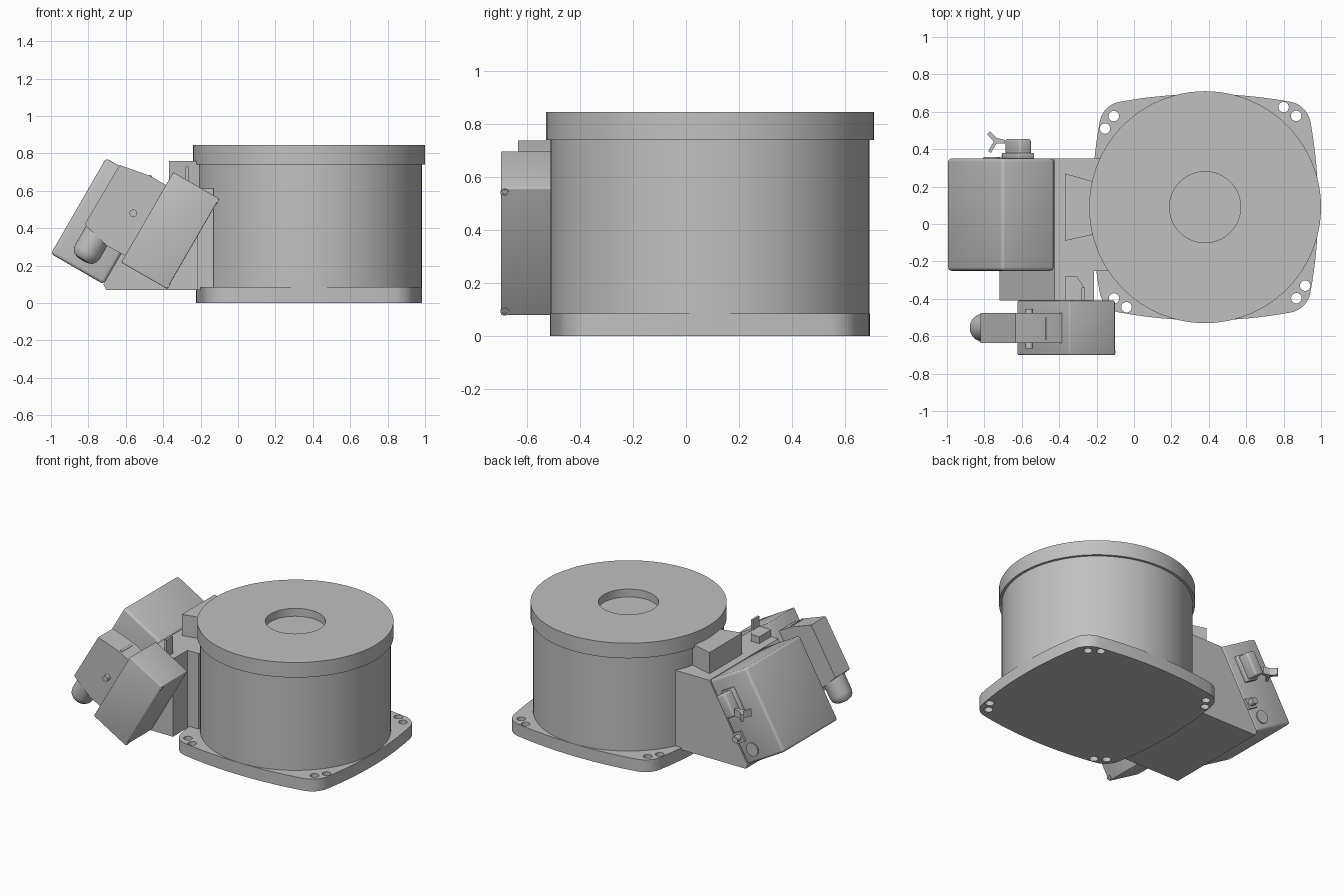
import bpy, bmesh, math
from math import sin, cos, pi, radians
from mathutils import Vector, Matrix

cube = bpy.data.objects.get("Cube")
if cube:
    bpy.data.objects.remove(cube, do_unlink=True)

grey = bpy.data.materials.new("machine grey")
grey.use_nodes = True
grey.diffuse_color = (0.53, 0.53, 0.53, 1)
grey.node_tree.nodes["Principled BSDF"].inputs["Base Color"].default_value = grey.diffuse_color

CX, CY = 0.38, 0.09                      # drum axis
TILT = Matrix.Rotation(radians(30), 4, "Y")


def finish(obj, bevel=0):
    obj.data.materials.clear()
    obj.data.materials.append(grey)
    for other in bpy.context.selected_objects:
        other.select_set(False)
    bpy.context.view_layer.objects.active = obj
    obj.select_set(True)
    if bevel:
        mod = obj.modifiers.new("rounded edges", "BEVEL")
        mod.width, mod.segments = bevel, 3
        bpy.ops.object.modifier_apply(modifier=mod.name)
    bpy.ops.object.shade_smooth_by_angle(angle=radians(30))
    return obj


def from_bmesh(name, bm, bevel=0):
    bmesh.ops.recalc_face_normals(bm, faces=bm.faces)
    mesh = bpy.data.meshes.new(name)
    bm.to_mesh(mesh)
    bm.free()
    obj = bpy.data.objects.new(name, mesh)
    bpy.context.collection.objects.link(obj)
    return finish(obj, bevel)


def box(name, center, size, tilted=False, bevel=0):
    bm = bmesh.new()
    rot = TILT if tilted else Matrix()
    mat = Matrix.Translation(center) @ rot @ Matrix.Diagonal((*size, 1))
    bmesh.ops.create_cube(bm, size=1, matrix=mat)
    return from_bmesh(name, bm, bevel)


def prism(name, points, direction, bevel=0):
    """Extrude a closed outline of 3D points along a direction."""
    bm = bmesh.new()
    face = bm.faces.new([bm.verts.new(p) for p in points])
    ext = bmesh.ops.extrude_face_region(bm, geom=[face])["geom"]
    bmesh.ops.translate(bm, vec=direction,
                        verts=[v for v in ext if isinstance(v, bmesh.types.BMVert)])
    return from_bmesh(name, bm, bevel)


def lathe(name, profile, origin, axis=(0, 0, 1), steps=48):
    """Turn a (radius, height) profile around an axis."""
    bm = bmesh.new()
    verts = [bm.verts.new((r, 0, h)) for r, h in profile]
    edges = [bm.edges.new(pair) for pair in zip(verts, verts[1:])]
    bmesh.ops.spin(bm, geom=verts + edges, cent=(0, 0, 0), axis=(0, 0, 1),
                   angle=2 * pi, steps=steps, use_duplicate=False)
    bmesh.ops.remove_doubles(bm, verts=bm.verts, dist=1e-5)
    turn = Vector((0, 0, 1)).rotation_difference(Vector(axis)).to_matrix().to_4x4()
    bmesh.ops.transform(bm, matrix=Matrix.Translation(origin) @ turn, verts=bm.verts)
    return from_bmesh(name, bm)


def rod(name, origin, axis, radius, length, steps=24):
    return lathe(name, [(0, 0), (radius, 0), (radius, length), (0, length)],
                 origin, axis, steps)


# Base plate: bowed square with rounded corners and paired bolt holes
def base_plate():
    quarter = [(0.605 - 0.042 * (y / 0.458) ** 2, y)
               for y in [0.458 * i / 8 for i in range(-7, 9)]]
    quarter += [(0.435 + 0.13 * cos(a), 0.435 + 0.13 * sin(a))
                for a in [radians(10 + 10 * i) for i in range(1, 8)]]
    loops, outline = [], []
    for k in range(4):
        c, s = cos(k * pi / 2), sin(k * pi / 2)
        outline += [(x * c - y * s, x * s + y * c) for x, y in quarter]
        for hx, hy in ((0.42, 0.535), (0.487, 0.488)):
            px, py = hx * c - hy * s, hx * s + hy * c
            loops.append([(px + 0.028 * cos(a), py + 0.028 * sin(a))
                          for a in [2 * pi * i / 20 for i in range(20)]])
    loops.append(outline)
    curve = bpy.data.curves.new("base_plate", "CURVE")
    curve.dimensions, curve.fill_mode, curve.extrude = "2D", "BOTH", 0.0425
    for loop in loops:
        spline = curve.splines.new("POLY")
        spline.points.add(len(loop) - 1)
        spline.use_cyclic_u = True
        for point, (x, y) in zip(spline.points, loop):
            point.co = (x, y, 0, 1)
    obj = bpy.data.objects.new("base_plate", curve)
    bpy.context.collection.objects.link(obj)
    obj.location = (CX, CY, 0.0425)
    for other in bpy.context.selected_objects:
        other.select_set(False)
    bpy.context.view_layer.objects.active = obj
    obj.select_set(True)
    bpy.ops.object.convert(target="MESH")
    obj = bpy.context.object
    bm = bmesh.new()
    bm.from_mesh(obj.data)
    bmesh.ops.remove_doubles(bm, verts=bm.verts, dist=1e-5)
    bmesh.ops.recalc_face_normals(bm, faces=bm.faces)
    bm.to_mesh(obj.data)
    bm.free()
    finish(obj)


base_plate()

# Drum and its cap with a round recess
lathe("drum", [(0, 0.08), (0.603, 0.08), (0.603, 0.75), (0, 0.75)], (CX, CY, 0), steps=96)
lathe("drum_cap", [(0, 0.74), (0.62, 0.74), (0.62, 0.845), (0.19, 0.845),
                   (0.19, 0.79), (0, 0.79)], (CX, CY, 0), steps=96)

# Mount between drum and boxes, with a narrower front end
slope = [(-0.425, 0.612), (-0.72, 0.1), (-0.705, 0.07)]
for name, end, y0, y1 in (("mount", -0.13, -0.25, 0.35), ("mount_front", -0.215, -0.41, -0.25)):
    prism(name, [(x, y0, z) for x, z in slope + [(end, 0.07), (end, 0.612)]], (0, y1 - y0, 0))

# Trapezoid block and small bracket on top of the mount
prism("top_block", [(x, y, 0.6) for x, y in
                    ((-0.37, 0.27), (-0.2, 0.222), (-0.2, -0.052), (-0.37, -0.09))], (0, 0, 0.16))
prism("bracket", [(x, y, 0.6) for x, y in
                  ((-0.37, -0.41), (-0.37, -0.28), (-0.305, -0.28), (-0.265, -0.34), (-0.265, -0.41))],
      (0, 0, 0.06))
box("bracket_fin", (-0.272, -0.375, 0.66), (0.015, 0.07, 0.14))

# Large tilted box
box("large_box", (-0.7125, 0.05, 0.4375), (0.325, 0.6, 0.59), True, 0.018)

# Small tilted box, with screws on its lower face
box("small_box", (-0.3625, -0.555, 0.3875), (0.283, 0.29, 0.557), True, 0.006)
outward = TILT @ Vector((1, 0, 0))
for side in (-1, 1):
    spot = Vector((-0.3625, -0.685, 0.3875)) + TILT @ Vector((0.135, 0, side * 0.26))
    lathe("box_screw", [(0, 0), (0.016, 0), (0.016, 0.01), (0.009, 0.01), (0.009, 0.004), (0, 0.004)],
          spot, outward, 20)

# Plug arm, its locking pin and clasp, and the cable gland
prism("plug_arm", [(x, -0.635, z) for x, z in
                   ((-0.82, 0.42), (-0.633, 0.738), (-0.47, 0.68), (-0.35, 0.61),
                    (-0.45, 0.17), (-0.61, 0.257), (-0.7, 0.305))], (0, 0.16, 0))
rod("locking_pin", (-0.56, -0.665, 0.48), (0, 1, 0), 0.02, 0.21)
box("arm_clasp", (-0.475, -0.56, 0.665), (0.015, 0.12, 0.04), True)
lathe("cable_gland", [(0, -0.04), (0.076, -0.04), (0.076, 0.1), (0.07, 0.125),
                      (0.055, 0.143), (0.03, 0.152), (0, 0.154)],
      (-0.755, -0.555, 0.36), TILT @ Vector((0, 0, -1)), 32)

# Rear connector with lever
box("connector_base", (-0.62, 0.365, 0.52), (0.1, 0.03, 0.18), True, 0.005)
box("connector_hood", (-0.62, 0.405, 0.52), (0.075, 0.1, 0.16), True, 0.012)
prism("connector_lever", [(x, y, 0.47) for x, y in
                          ((-0.69, 0.43), (-0.69, 0.45), (-0.735, 0.46), (-0.77, 0.495),
                           (-0.785, 0.48), (-0.75, 0.44), (-0.78, 0.39), (-0.765, 0.38),
                           (-0.735, 0.43))], (0, 0, 0.05))

# Rear socket and round cover
box("socket_plate", (-0.66, 0.355, 0.28), (0.07, 0.02, 0.07), True)
rod("socket_barrel", (-0.66, 0.35, 0.28), (0, 1, 0), 0.022, 0.055)
rod("round_cover", (-0.76, 0.35, 0.22), (0, 1, 0), 0.045, 0.008, 32)
